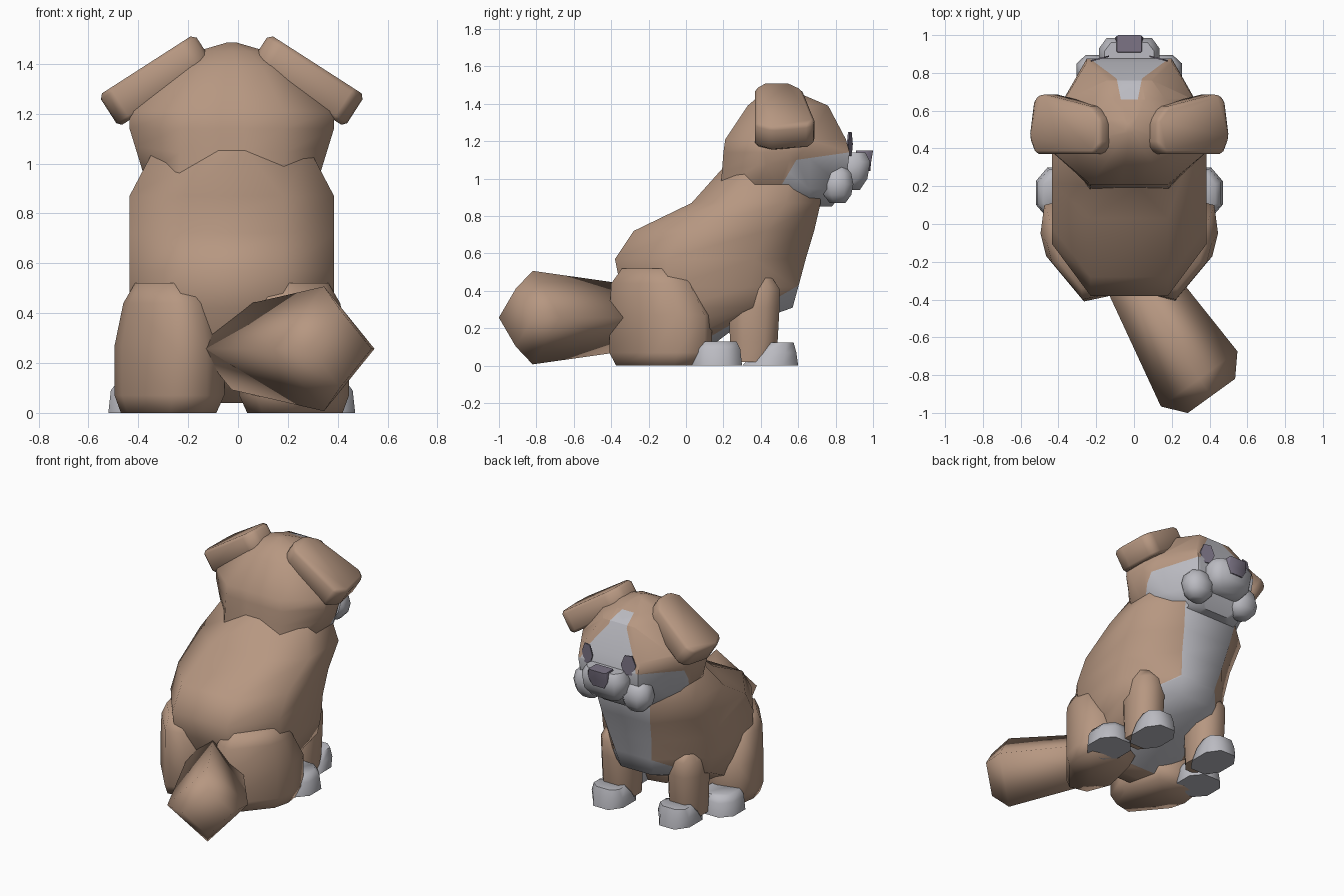
import bpy, bmesh, math
from mathutils import Vector

cube = bpy.data.objects.get("Cube")
if cube:
    bpy.data.objects.remove(cube, do_unlink=True)

MID = -0.025  # the body's middle line


def material(name, rgb):
    m = bpy.data.materials.new(name)
    m.use_nodes = True
    m.diffuse_color = (*rgb, 1)
    m.node_tree.nodes["Principled BSDF"].inputs["Base Color"].default_value = (*rgb, 1)
    return m


BROWN = material("brown fur", (0.47, 0.31, 0.22))
WHITE = material("pale fur", (0.5, 0.5, 0.54))
DARK = material("dark purple grey", (0.2, 0.175, 0.235))


def ring(z, y0, y1, w, cx=0, back=0.27, front=0.27, flat=0.5, front_flat=0.5):
    """Chamfered rectangle, level with the ground."""
    d = y1 - y0
    half = [(w * flat, y0), (w, y0 + d * back), (w, y1 - d * front), (w * front_flat, y1)]
    pts = half + [(-x, y) for x, y in reversed(half)]
    return [Vector((cx + x, y, z)) for x, y in pts]


def loft(name, rings, mats, angle=50, cuts=(), rule=None, bevel=0):
    """Skin a stack of rings, cut along planes and colour by rule."""
    bm = bmesh.new()
    loops = [[bm.verts.new(p) for p in r] for r in rings]
    n = len(loops[0])
    for a, b in zip(loops, loops[1:]):
        for i in range(n):
            j = (i + 1) % n
            bm.faces.new((a[i], a[j], b[j], b[i]))
    bm.faces.new(loops[0][::-1])
    bm.faces.new(loops[-1])
    bmesh.ops.recalc_face_normals(bm, faces=bm.faces[:])
    for co, no in cuts:
        bmesh.ops.bisect_plane(bm, geom=bm.verts[:] + bm.edges[:] + bm.faces[:],
                               plane_co=co, plane_no=no)
    bm.normal_update()
    if rule:
        for f in bm.faces:
            f.material_index = int(rule(f.calc_center_median(), f.normal))
    me = bpy.data.meshes.new(name)
    bm.to_mesh(me)
    bm.free()
    for m in mats:
        me.materials.append(m)
    me.shade_smooth()
    me.set_sharp_from_angle(angle=math.radians(angle))
    ob = bpy.data.objects.new(name, me)
    ob.location.x = MID
    bpy.context.collection.objects.link(ob)
    if bevel:
        mod = ob.modifiers.new("soft edges", "BEVEL")
        mod.width, mod.segments = bevel, 1
    return ob


# Body with pale chest and belly
def chest(c, n):
    strip = abs(c.x) < 0.02 and n.y > 0.5
    return strip or (c.y > 0 and c.z < 0.08 + 0.58 * c.y)


loft("body", [
    ring(0.04, -0.14, 0.05, 0.2),
    ring(0.2, -0.24, 0.26, 0.35),
    ring(0.31, -0.3, 0.57, 0.39, front_flat=0.3),
    ring(0.42, -0.35, 0.6, 0.41, front_flat=0.33),
    ring(0.57, -0.38, 0.64, 0.41, front_flat=0.4),
    ring(0.72, -0.28, 0.685, 0.41, front_flat=0.45),
    ring(0.87, 0.03, 0.72, 0.41),
    ring(1.06, 0.2, 0.7, 0.31, flat=0.15),
    ring(1.14, 0.3, 0.65, 0.2, flat=0.15),
], [BROWN, WHITE], angle=60, cuts=[((0, 0, 0.08), (0, -0.58, 1))], rule=chest)


# Head with pale cheeks and blaze
def face_marks(c, n):
    cheek = 0.17 * (c.y - 0.49) > 0.1 * (c.z - 0.93) and c.z < 1.1 + (c.y - 0.59) / 7
    width = max(0.045 + 0.2 * (c.y - 0.66), 0.067 + 1.35 * (c.y - 0.77))
    return cheek or (c.y > 0.66 and c.z > 1.1 and abs(c.x) < width)


marks = [((0, 0.49, 0.93), (0, 0.17, -0.1)), ((0, 0.59, 1.1), (0, -0.04, 0.28)),
         ((0, 0.66, 0), (0, 1, 0))]
for s in (1, -1):
    marks += [((s * 0.067, 0.77, 0), (s, -1.35, 0)), ((s * 0.045, 0.66, 0), (s, -0.2, 0))]

loft("head", [
    ring(0.85, 0.52, 0.78, 0.2),
    ring(0.945, 0.185, 0.85, 0.35, front=0.45, flat=0.6, front_flat=0.6),
    ring(1.14, 0.2, 0.875, 0.41, front=0.48, front_flat=0.55),
    ring(1.21, 0.21, 0.855, 0.41, front=0.48, front_flat=0.55),
    ring(1.39, 0.33, 0.76, 0.24, front=0.4),
    ring(1.45, 0.4, 0.62, 0.14),
    ring(1.485, 0.48, 0.53, 0.02),
], [BROWN, WHITE], cuts=marks, rule=face_marks)

# Muzzle and nose
loft("muzzle", [
    ring(0.94, 0.8, 0.93, 0.1, front_flat=0.7),
    ring(1.0, 0.78, 0.97, 0.15, front_flat=0.75),
    ring(1.09, 0.78, 0.985, 0.16, front_flat=0.75),
    ring(1.14, 0.8, 0.96, 0.13, front_flat=0.75),
], [WHITE])
loft("nose", [
    ring(1.04, 0.9, 0.985, 0.045, back=0.05, front=0.05, flat=0.9, front_flat=0.9),
    ring(1.09, 0.9, 0.99, 0.075, back=0.05, front=0.05, flat=0.9, front_flat=0.9),
    ring(1.15, 0.91, 1.0, 0.065, back=0.05, front=0.05, flat=0.9, front_flat=0.9),
], [DARK], angle=60)

# Tail: diamond section, swinging out to one side
side, up = Vector((0.81, 0.585, 0)), Vector((0, 0, 1))
tail = []
for x, y, r in [(0.0, -0.22, 0.165), (0.37, -0.82, 0.25), (0.435, -0.91, 0.155)]:
    c = Vector((x, y, 0.257))
    tail.append([c + side * r, c + up * r, c - side * r, c - up * r])
loft("tail", tail, [BROWN], angle=95)

# Outlines shared by both sides
THIGH = [(0.1, -0.38), (0.24, -0.41), (0.44, -0.17), (0.47, -0.05),
         (0.45, 0.1), (0.3, 0.14), (0.1, 0.1), (0.03, -0.2)]
EAR = [(0, 0.42), (0.05, 0.37), (0.42, 0.37), (0.46, 0.46),
       (0.43, 0.66), (0.38, 0.69), (0.06, 0.62), (0, 0.55)]

for s, label in ((1, "left"), (-1, "right")):
    # Ears: thick rounded slabs drooping outwards
    root = Vector((s * 0.115, 0, 1.465))
    along, thick = Vector((s * 0.84, 0, -0.54)), Vector((s * 0.54, 0, 0.84))
    loft(label + "_ear", [[root + along * u + Vector((0, y, 0)) + thick * t for u, y in EAR]
                          for t in (-0.085, 0.065)], [BROWN], angle=95, bevel=0.018)

    # Hind legs
    thigh = []
    for z, k, cy in [(0, 0.87, -0.13), (0.07, 1, -0.13), (0.27, 1, -0.13),
                     (0.44, 0.82, -0.17), (0.52, 0.58, -0.18)]:
        thigh.append([Vector((s * (0.275 + (x - 0.275) * k), cy + (y + 0.13) * k, z))
                      for x, y in THIGH])
    loft(label + "_hind_leg", thigh, [BROWN], angle=95)
    loft(label + "_hind_paw", [
        ring(0, 0.03, 0.3, 0.125, s * 0.37),
        ring(0.09, 0.035, 0.29, 0.12, s * 0.365),
        ring(0.13, 0.05, 0.27, 0.095, s * 0.36),
    ], [WHITE], angle=60)

    # Front legs
    loft(label + "_front_leg", [
        ring(0.02, 0.24, 0.46, 0.1, s * 0.25),
        ring(0.13, 0.235, 0.49, 0.11, s * 0.25),
        ring(0.31, 0.23, 0.5, 0.115, s * 0.25),
        ring(0.41, 0.27, 0.5, 0.11, s * 0.25),
        ring(0.47, 0.34, 0.46, 0.08, s * 0.25),
    ], [BROWN], angle=60)
    loft(label + "_front_paw", [
        ring(0, 0.3, 0.6, 0.115, s * 0.25),
        ring(0.07, 0.37, 0.59, 0.115, s * 0.25),
        ring(0.125, 0.43, 0.575, 0.095, s * 0.25),
    ], [WHITE], angle=60)

    # Jowls: small faceted balls
    jowl = []
    for k in range(1, 6):
        a = math.pi * k / 6
        r = 0.1 * math.sin(a)
        jowl.append(ring(0.97 - 0.115 * math.cos(a), 0.81 - r * 0.85, 0.81 + r * 0.85, r, s * 0.18))
    loft(label + "_jowl", jowl, [WHITE], angle=60)

    # Eyes: thin upright hexagons, turned slightly outwards
    hexagon = [(math.cos(math.pi * i / 3), math.sin(math.pi * i / 3)) for i in range(6)]
    loft(label + "_eye", [[Vector((s * (0.155 + 0.048 * u), y - 0.012 * u, 1.185 + 0.075 * v))
                           for u, v in hexagon] for y in (0.872, 0.88)], [DARK], angle=30)
